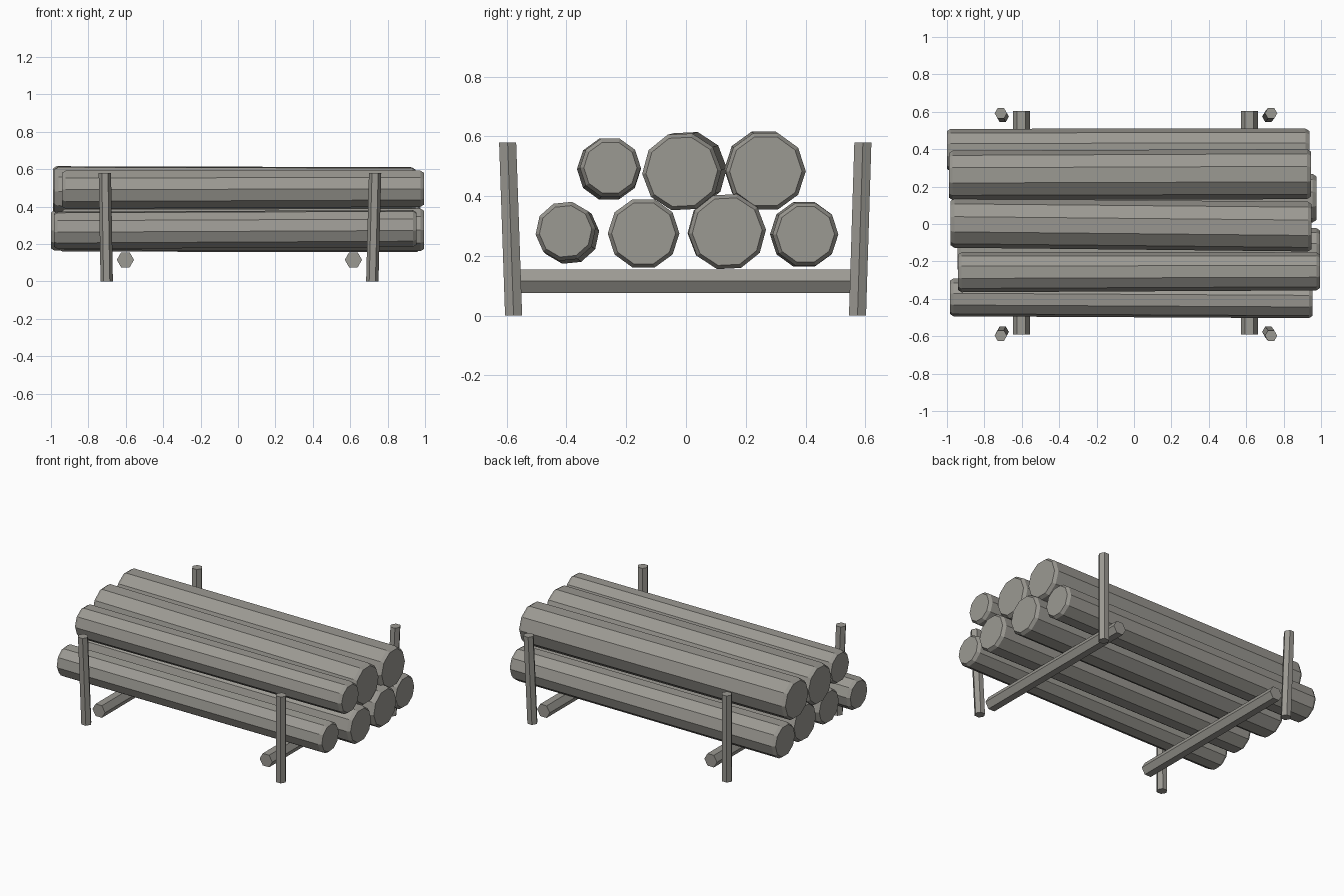
import bpy
import bmesh
from math import cos, sin, tau
from mathutils import Vector

cube = bpy.data.objects.get("Cube")
if cube:
    bpy.data.objects.remove(cube, do_unlink=True)

# One weathered grey for everything
GREY = (0.33, 0.32, 0.29, 1)
wood = bpy.data.materials.new("weathered_grey")
wood.use_nodes = True
wood.diffuse_color = GREY
wood.node_tree.nodes["Principled BSDF"].inputs["Base Color"].default_value = GREY


def prism(name, rings, u, v, sides, turn=0.0):
    """Skin rings of (centre, radius) lying in the plane of u and v."""
    bm = bmesh.new()
    loops = []
    for centre, radius in rings:
        loop = []
        for i in range(sides):
            a = tau * i / sides + turn
            loop.append(bm.verts.new(Vector(centre) + radius * (cos(a) * u + sin(a) * v)))
        loops.append(loop)
    for a, b in zip(loops, loops[1:]):
        for i in range(sides):
            j = (i + 1) % sides
            bm.faces.new((a[i], a[j], b[j], b[i]))
    bm.faces.new(loops[0])
    bm.faces.new(loops[-1])
    bmesh.ops.recalc_face_normals(bm, faces=bm.faces)
    mesh = bpy.data.meshes.new(name)
    bm.to_mesh(mesh)
    bm.free()
    mesh.materials.append(wood)
    obj = bpy.data.objects.new(name, mesh)
    bpy.context.collection.objects.link(obj)
    return obj


X, Y, Z = Vector((1, 0, 0)), Vector((0, 1, 0)), Vector((0, 0, 1))


def log(name, start, r_start, end, r_end, turn):
    """Slightly tapered, skewed log with chamfered ends."""
    start, end = Vector(start), Vector(end)
    step = (end - start).normalized() * 0.02
    rings = [(start, r_start - 0.013), (start + step, r_start),
             (end - step, r_end), (end, r_end - 0.013)]
    prism(name, rings, Y, Z, 10, turn)


# Lower row of logs, front to back
log("lower_log_1", (-0.985, -0.392, 0.273), 0.102, (0.955, -0.403, 0.282), 0.101, 0.1)
log("lower_log_2", (-0.945, -0.14, 0.277), 0.115, (0.995, -0.142, 0.275), 0.12, 0.0)
log("lower_log_3", (-0.96, 0.132, 0.282), 0.127, (0.975, 0.138, 0.281), 0.13, 0.05)
log("lower_log_4", (-1.0, 0.395, 0.272), 0.114, (0.937, 0.4, 0.272), 0.11, 0.0)

# Upper row of logs, front to back
log("upper_log_1", (-0.942, -0.258, 0.49), 0.107, (0.995, -0.253, 0.495), 0.102, 0.0)
log("upper_log_2", (-0.98, 0.005, 0.487), 0.132, (0.95, -0.014, 0.481), 0.133, 0.05)
log("upper_log_3", (-0.99, 0.26, 0.49), 0.132, (0.945, 0.267, 0.483), 0.134, 0.0)

# Hexagonal crossbars beneath the logs
for side, x in (("right", -0.602), ("left", 0.617)):
    prism(side + "_crossbar", [((x, -0.59, 0.115), 0.046), ((x, 0.603, 0.115), 0.046)], X, Z, 6)

# Four hexagonal posts leaning outward
for side, x_foot, x_top in (("right", -0.702, -0.712), ("left", 0.718, 0.733)):
    for end, y_foot, y_top in (("front", -0.577, -0.597), ("back", 0.574, 0.592)):
        prism(f"{end}_{side}_post",
              [((x_foot, y_foot, 0), 0.033), ((x_top, y_top, 0.58), 0.033)], X, Y, 6)
